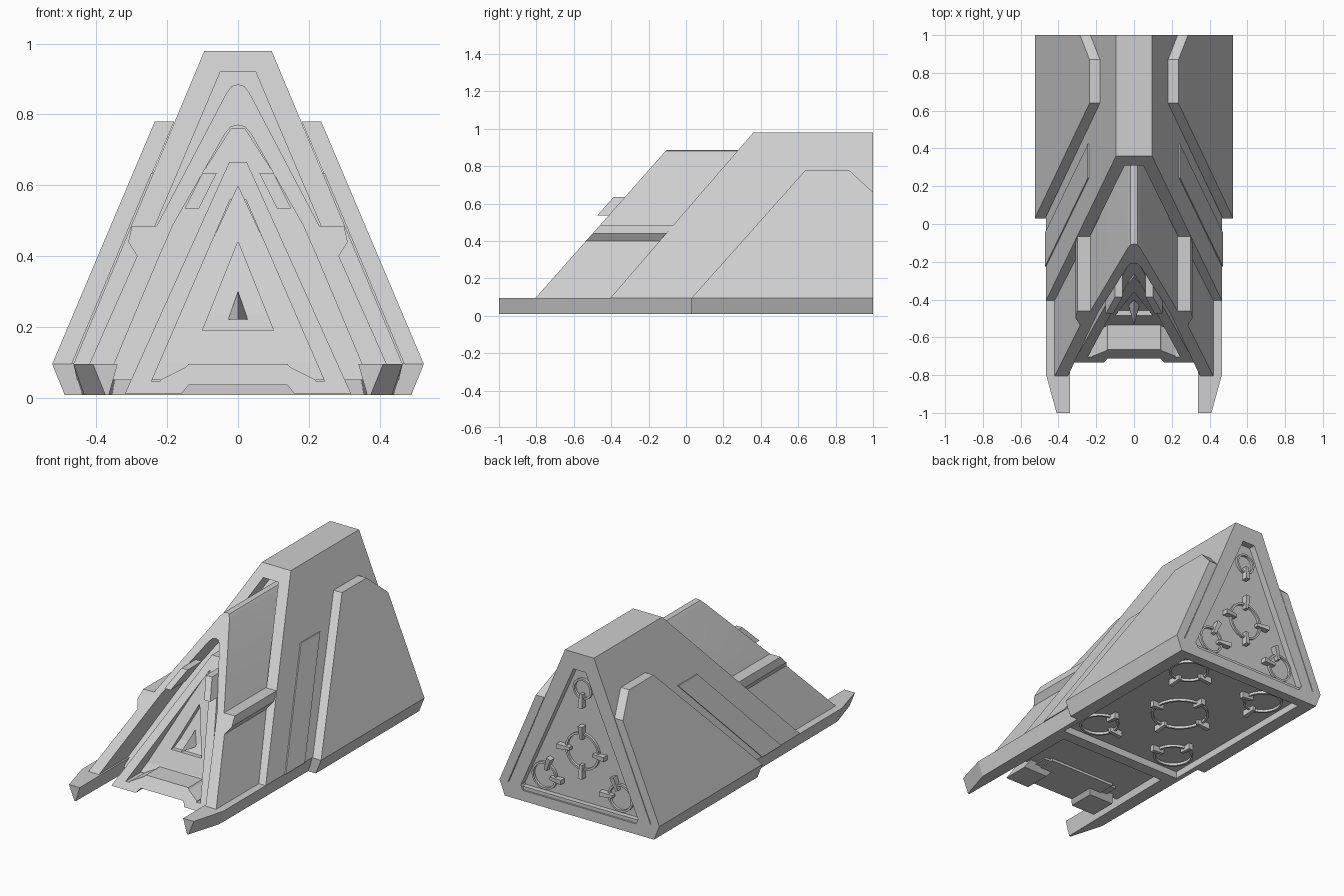
import bpy, bmesh, math
from mathutils import Matrix, Vector

cube = bpy.data.objects.get("Cube")
if cube:
    bpy.data.objects.remove(cube)

GREY = (0.62, 0.62, 0.62, 1)
mat = bpy.data.materials.new("plain_grey")
mat.use_nodes = True
mat.diffuse_color = GREY
mat.node_tree.nodes["Principled BSDF"].inputs["Base Color"].default_value = GREY


def finish(name, bm):
    bmesh.ops.recalc_face_normals(bm, faces=bm.faces)
    mesh = bpy.data.meshes.new(name)
    bm.to_mesh(mesh)
    bm.free()
    ob = bpy.data.objects.new(name, mesh)
    mesh.materials.append(mat)
    bpy.context.collection.objects.link(ob)
    return ob


def flip(points):
    return [(-p[0], *p[1:]) for p in points]


def whole(half):
    """Mirror a top-to-bottom half profile into a full loop."""
    return flip(half)[::-1] + [p for p in half if p[0] != 0]


def lean(line):
    """Depth of a leaning plane: y at z = 0.1, and slope."""
    return lambda z: line[0] + (z - 0.1) * line[1]


def loft(name, a, b):
    """Join two matching 3D loops into a solid."""
    bm = bmesh.new()
    va, vb = [[bm.verts.new(p) for p in loop] for loop in (a, b)]
    n = len(a)
    for i in range(n):
        j = (i + 1) % n
        bm.faces.new((va[i], va[j], vb[j], vb[i]))
    bm.faces.new(va)
    bm.faces.new(vb[::-1])
    return finish(name, bm)


def prism(name, section, front, back):
    f, g = lean(front), lean(back)
    return loft(name, [(x, f(z), z) for x, z in section],
                [(x, g(z), z) for x, z in section])


def band(name, outer, inner, front, back, closed=False):
    """Thick strip between two profiles, with a leaning front."""
    f, g = lean(front), lean(back)
    bm = bmesh.new()
    rows = [[bm.verts.new((x, h(z), z)) for x, z in path]
            for path, h in ((outer, f), (outer, g), (inner, g), (inner, f))]
    n = len(outer)
    for i in range(n if closed else n - 1):
        j = (i + 1) % n
        for k in range(4):
            r, s = rows[k], rows[(k + 1) % 4]
            bm.faces.new((r[i], r[j], s[j], s[i]))
    if not closed:
        for i in (0, n - 1):
            bm.faces.new([r[i] for r in rows])
    return finish(name, bm)


def smooth(ob, degrees=30):
    bpy.ops.object.select_all(action='DESELECT')
    ob.select_set(True)
    bpy.context.view_layer.objects.active = ob
    bpy.ops.object.shade_smooth_by_angle(angle=math.radians(degrees))


# Main hull: leaning rim, solid core
HULL, NOSE, RAMP = (-0.4, 0.864), (-0.8, 0.885), (-0.66, 0.8)
band("hull_shell", whole([(0.095, 0.98), (0.465, 0.095)]),
     whole([(0.05, 0.92), (0.4, 0.095)]), HULL, (1, 0))
prism("hull_core", whole([(0.06, 0.93), (0.41, 0.1), (0.41, 0.05)]), (-0.27, 0.864), (0.96, 0))

# Canopy: rounded arch standing ahead of the hull
smooth(band("canopy", whole([(0, 0.885), (0.018, 0.88), (0.033, 0.86), (0.23, 0.485)]),
            whole([(0, 0.77), (0.02, 0.765), (0.037, 0.745), (0.185, 0.485)]), NOSE, (0.5, 0)))

# Cabin backing behind the ramp
prism("cabin_back", whole([(0.02, 0.76), (0.2, 0.48), (0.36, 0.1), (0.36, 0.05)]), (-0.53, 0.8), (0.3, 0))

for side, mirror in (("left", list), ("right", flip)):
    # Shoulder with a ledge along its top
    band(side + "_shoulder", mirror([(0.3, 0.485), (0.31, 0.44), (0.285, 0.4), (0.42, 0.095)]),
         mirror([(0.185, 0.485), (0.2, 0.45), (0.222, 0.4), (0.35, 0.095)]), NOSE, (0.3, 0))
    # Thin plate on the hull flank
    prism(side + "_flank_plate", mirror([(0.245, 0.635), (0.471, 0.095), (0.44, 0.095), (0.22, 0.635)]),
          (-0.22, 0.864), (-0.04, 0.864))
    # Ground rail with a pointed tip
    top = [(0.34, -1), (0.41, -1), (0.465, -0.8), (0.465, 1), (0.41, 1), (0.41, -0.19), (0.34, -0.19)]
    base = [(0.365, -1), (0.375, -1), (0.435, -0.8), (0.445, 1), (0.41, 1), (0.41, -0.19), (0.355, -0.19)]
    loft(side + "_rail", mirror([(x, y, 0.095) for x, y in top]),
         mirror([(x, y, 0.008) for x, y in base]))
    # Outer armour panel and its undercut skirt
    outline = [(0.03, 0.095), (0.64, 0.78), (0.87, 0.78), (1, 0.66), (1, 0.095)]
    reach = lambda z: 0.525 - (z - 0.095) * 0.423
    loft(side + "_armour_panel", mirror([(reach(z), y, z) for y, z in outline]),
         mirror([(reach(z) - 0.055, y, z) for y, z in outline]))
    prism(side + "_armour_skirt", mirror([(0.525, 0.095), (0.49, 0.008), (0.43, 0.008), (0.45, 0.095)]),
          (0.03, 0), (1, 0))
    # Small fins beneath the canopy
    prism(side + "_fin", mirror([(0.06, 0.635), (0.1, 0.635), (0.15, 0.535), (0.11, 0.535)]),
          (-0.86, 0.885), (-0.68, 0.8))

# Entrance ramp: frame, steeper recessed panel, sill and spike
PANEL = (-0.53, 0.5)
band("ramp_frame", whole([(0.025, 0.665), (0.32, 0.01), (0.16, 0.01), (0.12, 0.06)]),
     whole([(0.022, 0.56), (0.245, 0.045), (0.18, 0.045), (0.14, 0.095)]),
     RAMP, (-0.5, 0.8), True)
band("ramp_panel", whole([(0, 0.6), (0.26, 0.04)]), whole([(0, 0.44), (0.1, 0.19)]),
     PANEL, (-0.44, 0.5), True)
prism("ramp_opening_back", whole([(0, 0.5), (0.14, 0.15)]), (-0.49, 0.5), (-0.42, 0.5))
prism("ramp_sill", whole([(0.14, 0.09), (0.22, 0.05), (0.22, 0.035)]), (-0.66, 0.8), (-0.45, 0))
bm = bmesh.new()
spike = [bm.verts.new((x, y, z)) for x, y, z in
         ((0, -0.4, 0.3), (-0.028, -0.43, 0.22), (0.028, -0.43, 0.22), (0, -0.54, 0.22))]
for tri in ((0, 1, 2), (0, 1, 3), (0, 2, 3), (1, 2, 3)):
    bm.faces.new([spike[i] for i in tri])
finish("ramp_spike", bm)

# Rear rim and underside cross bars
band("rear_rim", whole([(0.09, 0.975), (0.46, 0.095), (0.44, 0.008)]),
     whole([(0.04, 0.88), (0.385, 0.1), (0.37, 0.07)]), (0.94, 0), (1, 0), True)
for name, y0, y1 in (("front_cross_bar", -0.19, -0.12), ("rear_cross_bar", 0.94, 0.99)):
    prism(name, [(-0.41, 0.008), (0.41, 0.008), (0.41, 0.09), (-0.41, 0.09)], (y0, 0), (y1, 0))

# Ringed hubs with radial clips, on the rear and the underside
REAR = Matrix.Translation((0, 0.96, 0)) @ Matrix.Rotation(math.radians(-90), 4, 'X')
BELOW = Matrix.Translation((0, 0, 0.05)) @ Matrix.Rotation(math.pi, 4, 'X')


def hub(name, base, u, v, radius, angles):
    bm = bmesh.new()
    # Ring of rectangular section
    loops = []
    for i in range(24):
        a = i * math.tau / 24
        loops.append([bm.verts.new((r * math.cos(a), r * math.sin(a), z))
                      for r, z in ((radius, 0), (radius, 0.015), (radius + 0.012, 0.015), (radius + 0.012, 0))])
    for i in range(24):
        p, q = loops[i - 1], loops[i]
        for k in range(4):
            m = (k + 1) % 4
            bm.faces.new((p[k], p[m], q[m], q[k]))
    # Clips flare outwards
    for angle in angles:
        turn = Matrix.Rotation(math.radians(angle), 4, 'Z')
        for vert in bmesh.ops.create_cube(bm, size=1)["verts"]:
            x, y, z = vert.co
            wide, tall = (0.018, 0.03) if x < 0 else (0.028, 0.05)
            vert.co = turn @ Vector((radius + 0.015 + x * 0.08, y * wide, 0.012 + z * tall))
    bm.transform(base @ Matrix.Translation((u, v, 0)))
    finish(name, bm)


hub("rear_hub", REAR, 0, -0.39, 0.1, (0, 90, 180, 270))
hub("rear_top_hub", REAR, 0, -0.76, 0.05, (90,))
hub("rear_left_hub", REAR, 0.25, -0.18, 0.07, (180, 250))
hub("rear_right_hub", REAR, -0.25, -0.18, 0.07, (0, 290))
hub("belly_hub", BELOW, 0, -0.4, 0.15, (0, 90, 180, 270))
for u, inward in ((0.27, 180), (-0.27, 0)):
    hub("belly_front_hub", BELOW, u, -0.02, 0.1, (inward, 270))
    hub("belly_rear_hub", BELOW, u, -0.8, 0.1, (inward, 90))
